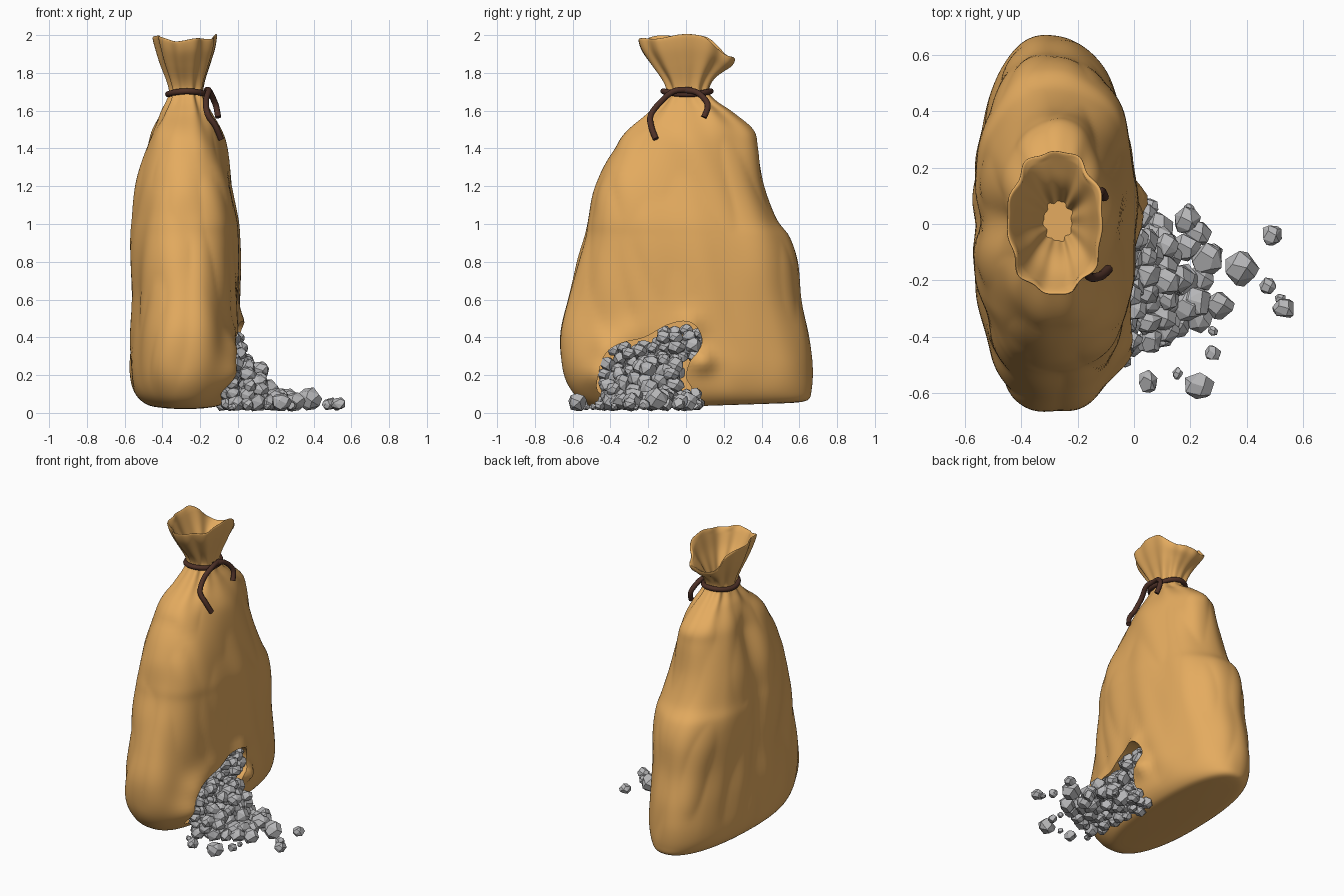
import bpy, bmesh, math, random
from mathutils import Vector, noise

if "Cube" in bpy.data.objects:
    bpy.data.objects.remove(bpy.data.objects["Cube"])

random.seed(7)


def material(name, rgb):
    m = bpy.data.materials.new(name)
    m.diffuse_color = (*rgb, 1)
    m.use_nodes = True
    m.node_tree.nodes["Principled BSDF"].inputs["Base Color"].default_value = m.diffuse_color
    return m


CLOTH = material("tan cloth", (0.78, 0.41, 0.115))
CORD = material("dark brown cord", (0.075, 0.03, 0.02))
STONE = material("grey stone", (0.47, 0.47, 0.48))


def add_object(name, bm, mat):
    bmesh.ops.recalc_face_normals(bm, faces=bm.faces[:])
    me = bpy.data.meshes.new(name)
    bm.to_mesh(me)
    bm.free()
    me.materials.append(mat)
    ob = bpy.data.objects.new(name, me)
    bpy.context.collection.objects.link(ob)
    return ob


def activate(ob):
    bpy.ops.object.select_all(action='DESELECT')
    ob.select_set(True)
    bpy.context.view_layer.objects.active = ob


def spline(pts, steps, closed=False):
    """Smooth resampling through a list of points of any dimension."""
    n, out = len(pts), []
    for i in range(n if closed else n - 1):
        q = [pts[k % n] if closed else pts[min(max(k, 0), n - 1)] for k in range(i - 1, i + 3)]
        for s in range(steps):
            t = s / steps
            out.append([0.5 * (2*b + (c - a)*t + (2*a - 5*b + 4*c - d)*t*t + (3*b - a - 3*c + d)*t**3)
                        for a, b, c, d in zip(*q)])
    if not closed:
        out.append(list(pts[-1]))
    return out


def smooth(a, b, v):
    t = min(max((v - a) / (b - a), 0), 1)
    return t * t * (3 - 2 * t)


# Sack profile: height, front y, back y, left x, right x (turns inward at the mouth)
ROWS = [
    (.02, -.40, .56, -.42, -.14), (.035, -.50, .645, -.49, -.08), (.10, -.59, .665, -.55, -.03),
    (.22, -.655, .665, -.575, -.005), (.40, -.665, .645, -.575, 0), (.60, -.62, .605, -.565, .005),
    (.80, -.575, .59, -.57, .01), (.93, -.545, .55, -.57, .01), (1.03, -.53, .48, -.56, .005),
    (1.2, -.49, .42, -.54, -.025), (1.4, -.385, .385, -.49, -.07), (1.5, -.31, .355, -.46, -.10),
    (1.59, -.20, .25, -.41, -.14), (1.65, -.135, .16, -.375, -.17), (1.70, -.10, .12, -.36, -.185),
    (1.76, -.12, .14, -.375, -.175), (1.85, -.18, .20, -.41, -.145), (1.93, -.23, .245, -.435, -.12),
    (1.99, -.25, .26, -.45, -.11), (1.985, -.235, .245, -.435, -.125), (1.88, -.18, .19, -.395, -.155),
    (1.78, -.11, .13, -.355, -.19), (1.68, -.06, .08, -.32, -.22)]
# Bulges of torn cloth around the hole: y, z, height, radius
FLAPS = [(.09, .27, .05, .06), (.02, .47, .03, .07), (-.28, .42, .02, .08),
         (-.41, .34, .05, .09), (-.47, .20, .06, .09)]
SIDES = 160

bm = bmesh.new()
rings = []
for k, (z0, y0, y1, x0, x1) in enumerate(spline(ROWS, 6)):
    cx, cy, a, b = (x0 + x1) / 2, (y0 + y1) / 2, (x1 - x0) / 2, (y1 - y0) / 2
    n = 2.3 - 0.2 * smooth(1.2, 1.65, z0)
    gather = math.exp(-((z0 - 1.68) / .2) ** 2) if z0 < 1.68 else 1
    if k > 114:
        gather = .6
    body = smooth(.05, .3, z0) * (1 - smooth(1.4, 1.65, z0))
    ring = []
    for i in range(SIDES):
        th = 2 * math.pi * i / SIDES
        c, s = math.cos(th), math.sin(th)
        x = cx + a * math.copysign(abs(c) ** (2 / n), c)
        y = cy + b * math.copysign(abs(s) ** (2 / n), s)
        # gathered pleats at the neck, loose wrinkles on the body
        d = gather * (.005 * math.cos(11 * th + 1) + .006 * math.cos(7 * th + 2 * z0))
        p = Vector((x * 4, y * 4 + z0, z0 * 1.3))
        d += body * (.022 * noise.noise(p) + .02 * (abs(noise.noise(p * 1.3 + Vector((5, 2, 1)))) - .25))
        if c < 0:
            d -= body * .03 * math.exp(-(y / .08) ** 2)
        g = Vector((c / a, s / b)).normalized()
        x, y = x + g.x * d, y + g.y * d
        if c > 0:
            x += sum(h * math.exp(-((y - fy) ** 2 + (z0 - fz) ** 2) / r ** 2) for fy, fz, h, r in FLAPS)
        # tilted base, drooping back of the mouth
        w = max(0, (z0 - 1.75) / .25)
        z = z0 + max(0, 1 - z0 / .3) * (.015 + .035 * y)
        z += w * (.008 * math.cos(5 * th) - .025 * s * s - .1 * smooth(.08, .25, y))
        ring.append(bm.verts.new((x, y, z)))
    rings.append(ring)
for lo, hi in zip(rings, rings[1:]):
    for i in range(SIDES):
        j = (i + 1) % SIDES
        bm.faces.new((lo[i], lo[j], hi[j], hi[i]))
bm.faces.new(rings[0][::-1])
bm.faces.new(rings[-1])
sack = add_object("sack", bm, CLOTH)

# Torn hole, cut as a pocket that the stones fill
HOLE = [(-.45, .10), (-.46, .22), (-.42, .32), (-.34, .37), (-.22, .40), (-.10, .465), (0, .485),
        (.06, .45), (.085, .38), (.06, .32), (.02, .27), (0, .19), (.02, .11), (-.2, .08)]
bm = bmesh.new()
face = bm.faces.new([bm.verts.new((-.13, y, z)) for y, z in spline(HOLE, 5, True)])
ext = bmesh.ops.extrude_face_region(bm, geom=[face])['geom']
bmesh.ops.translate(bm, vec=(.4, 0, 0), verts=[v for v in ext if isinstance(v, bmesh.types.BMVert)])
cutter = add_object("hole_cutter", bm, CLOTH)
cutter.hide_render = True
mod = sack.modifiers.new("hole", 'BOOLEAN')
mod.operation, mod.solver, mod.object = 'DIFFERENCE', 'EXACT', cutter
activate(sack)
bpy.ops.object.modifier_apply(modifier=mod.name)
bpy.data.objects.remove(cutter)
bpy.ops.object.shade_smooth_by_angle(angle=math.radians(50))


# Cord around the neck with two hanging ends
def cord(name, pts, cyclic=False):
    cu = bpy.data.curves.new(name, 'CURVE')
    cu.dimensions = '3D'
    cu.bevel_depth, cu.bevel_resolution, cu.use_fill_caps = .016, 3, True
    sp = cu.splines.new('POLY')
    pts = spline(pts, 5, cyclic)
    sp.points.add(len(pts) - 1)
    for p, co in zip(sp.points, pts):
        p.co = (*co, 1)
    sp.use_cyclic_u = cyclic
    ob = bpy.data.objects.new(name, cu)
    bpy.context.collection.objects.link(ob)
    cu.materials.append(CORD)
    activate(ob)
    bpy.ops.object.convert(target='MESH')
    bpy.ops.object.shade_smooth_by_angle(angle=math.radians(60))


angles = [2 * math.pi * i / 12 for i in range(12)]
cord("neck_cord", [(-.27 + .1 * math.cos(t), .005 + .125 * math.sin(t), 1.695 - .008 * math.cos(2 * t))
                   for t in angles], True)
cord("long_cord_end", [(-.165, .03, 1.71), (-.155, -.06, 1.705), (-.17, -.13, 1.65), (-.16, -.185, 1.58),
                       (-.12, -.185, 1.52), (-.09, -.16, 1.45)])
cord("short_cord_end", [(-.165, -.03, 1.71), (-.15, .05, 1.70), (-.13, .1, 1.66), (-.115, .115, 1.62),
                        (-.105, .095, 1.565)])

# Stones: faceted convex lumps
bm = bmesh.new()


def stone(x, y, z, r):
    pts = []
    stretch = Vector((random.uniform(.85, 1.15), random.uniform(.85, 1.15), random.uniform(.8, 1.05)))
    for k in range(18):
        h = 1 - 2 * (k + .5) / 18
        t = k * 2.39996 + random.uniform(-.35, .35)
        q = math.sqrt(1 - h * h)
        v = Vector((q * math.cos(t), q * math.sin(t), h)) * stretch * r * random.uniform(.93, 1.07)
        pts.append(bm.verts.new(v + Vector((x, y, max(z, r * .9 + .012)))))
    bmesh.ops.convex_hull(bm, input=pts)


def hole_top(y):
    for (ya, za), (yb, zb) in zip(HOLE[1:8], HOLE[2:9]):
        if ya <= y <= yb:
            return za + (zb - za) * (y - ya) / (yb - ya)
    return .22


# Heap pouring from the hole: x, top height, front y, back y, smallest and largest radius
LAYERS = [(-.07, 0, -.36, .06, .036, .048), (-.015, 0, -.42, .055, .034, .046),
          (.045, .34, -.41, .03, .036, .052), (.10, .27, -.40, 0, .042, .06),
          (.17, .20, -.38, -.01, .045, .066), (.24, .13, -.34, -.05, .045, .062)]
for k, (lx, top, ya, yb, ra, rb) in enumerate(LAYERS):
    count = 9 if k < 2 else 7 if k < 4 else 5
    for i in range(count):
        t = i / (count - 1)
        y0 = ya + (yb - ya) * t
        h = hole_top(y0) if k < 2 else top * (1 - .25 * (2 * t - 1) ** 2 + .15 * (t - .5))
        z = .05 + (i % 2) * .035
        while True:
            r = random.uniform(ra, rb)
            if z > .09 and z + r > h + .012:
                break
            y = y0 + random.uniform(-.022, .022)
            if not (k < 4 and y > -.035 and .1 < z < .29):
                stone(lx + random.uniform(-.02, .025), y, z, r)
            z += r * random.uniform(1.1, 1.5)
# Loose stones on the floor: x, y, radius
LOOSE = [(.38, -.16, .066), (.49, -.04, .04), (.475, -.22, .035), (.535, -.30, .04), (.52, -.265, .02),
         (.28, -.38, .022), (.28, -.46, .03), (.23, -.575, .05), (.05, -.56, .037), (.155, -.53, .022),
         (.195, .05, .022), (.05, .06, .035), (-.03, -.49, .022), (.30, -.29, .052), (.28, -.1, .04)]
for x, y, r in LOOSE:
    stone(x, y, 0, r)
bmesh.ops.delete(bm, geom=[v for v in bm.verts if not v.link_faces], context='VERTS')
bmesh.ops.dissolve_limit(bm, angle_limit=math.radians(18), verts=bm.verts[:], edges=bm.edges[:])
add_object("spilled_stones", bm, STONE)
